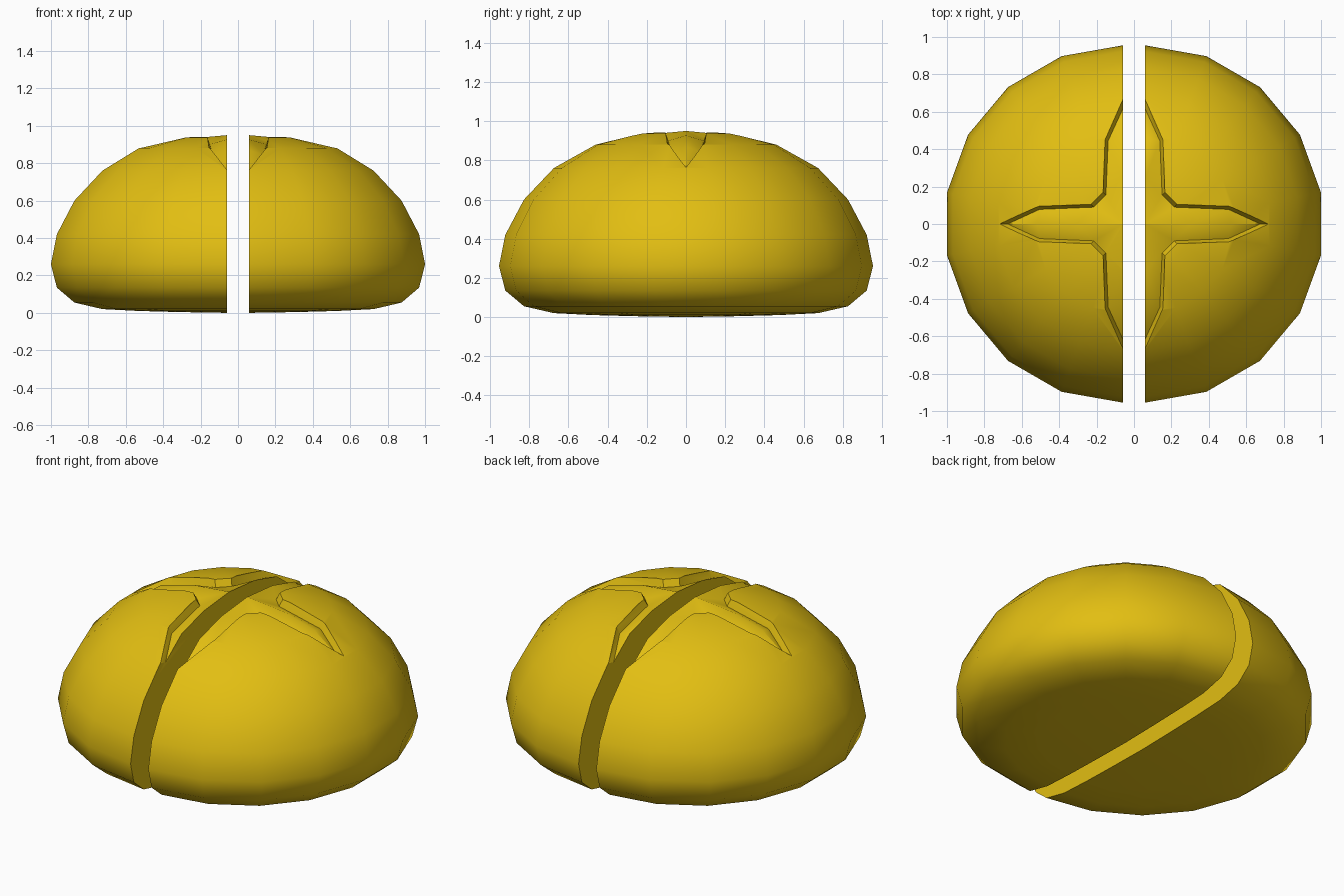
import bpy, bmesh, math
from mathutils import Vector, Matrix

cube = bpy.data.objects.get("Cube")
if cube:
    bpy.data.objects.remove(cube, do_unlink=True)

crust = bpy.data.materials.new("golden_crust")
crust.use_nodes = True
crust.diffuse_color = (0.76, 0.515, 0.006, 1)
crust.node_tree.nodes["Principled BSDF"].inputs["Base Color"].default_value = crust.diffuse_color

RADIUS = 0.955
GAP = 0.06
# Heights of the rings from crown to base, evenly spaced in angle
HEIGHTS = [0.958, 0.937, 0.88, 0.76, 0.6, 0.42, 0.26, 0.135, 0.055, 0.02, 0.01, 0.004, 0]
PROFILE = [(RADIUS * math.sin(math.pi * i / 12), z) for i, z in enumerate(HEIGHTS)]


def dome_z(x, y):
    """Height of the upper crust at a point."""
    r = math.hypot(x, y)
    for (r0, z0), (r1, z1) in zip(PROFILE, PROFILE[1:7]):
        if r <= r1:
            return z0 + (z1 - z0) * (r - r0) / (r1 - r0)
    return HEIGHTS[6]


def make_object(name, bm):
    bmesh.ops.remove_doubles(bm, verts=bm.verts[:], dist=1e-5)
    bmesh.ops.recalc_face_normals(bm, faces=bm.faces[:])
    mesh = bpy.data.meshes.new(name)
    bm.to_mesh(mesh)
    bm.free()
    obj = bpy.data.objects.new(name, mesh)
    bpy.context.collection.objects.link(obj)
    return obj


def half_bun(name, side):
    """Half of a lathed bun with a flat cut face."""
    bm = bmesh.new()
    verts = [bm.verts.new((0, -r, z)) for r, z in PROFILE]
    edges = [bm.edges.new(pair) for pair in zip(verts, verts[1:])]
    bmesh.ops.spin(bm, geom=verts + edges, cent=(0, 0, 0), axis=(0, 0, 1),
                   angle=math.pi * side, steps=9)
    bmesh.ops.remove_doubles(bm, verts=bm.verts[:], dist=1e-5)
    rim = [e for e in bm.edges if e.is_boundary]
    bmesh.ops.holes_fill(bm, edges=rim, sides=0)
    bmesh.ops.translate(bm, verts=bm.verts[:], vec=(side * GAP, 0, 0))
    obj = make_object(name, bm)
    obj.data.materials.append(crust)
    return obj


def score_cutter(name, offset):
    """Four-pointed star with sloping walls and a ridged floor."""
    bm = bmesh.new()

    def on_dome(x, y, drop):
        return Vector((x, y, dome_z(x, y) - drop))

    # One arm along +x: corner, middle, tip and their mirror images
    rim = [(0.17, -0.105), (0.45, -0.095), (0.665, 0), (0.45, 0.095), (0.17, 0.105)]
    floor = [(0.155, -0.09), (0.445, -0.078), (0.615, 0), (0.445, 0.078), (0.155, 0.09)]
    pole = on_dome(0, 0, 0.008)
    near, far = on_dome(0.247, 0, 0.01), on_dome(0.46, 0, 0.015)
    low = [on_dome(x, y, 0.042) for x, y in floor]
    mid = [on_dome(x, y, 0) for x, y in rim]
    high = [Vector((x, y, 1.2)) for x, y in rim]
    lid = Vector((0, 0, 1.2))

    for quarter in range(4):
        turn = Matrix.Rotation(quarter * math.pi / 2, 3, 'Z')
        back = Matrix.Rotation((quarter + 1) * math.pi / 2, 3, 'Z')

        def face(*points):
            bm.faces.new([bm.verts.new(p) for p in points])

        arm = [[turn @ p for p in row] + [back @ row[0]] for row in (low, mid, high)]
        a, b, c = arm
        n, f = turn @ near, turn @ far
        # Walls
        for lower, upper in ((a, b), (b, c)):
            for i in range(5):
                face(lower[i], lower[i + 1], upper[i + 1])
                face(lower[i], upper[i + 1], upper[i])
        # Lid and floor
        for i in range(5):
            face(lid, c[i], c[i + 1])
        for tri in ((pole, a[0], n), (n, a[0], a[1]), (n, a[1], f), (f, a[1], a[2]),
                    (f, a[2], a[3]), (n, f, a[3]), (n, a[3], a[4]), (pole, n, a[4]),
                    (pole, a[4], a[5])):
            face(*tri)
    bmesh.ops.translate(bm, verts=bm.verts[:], vec=(offset, 0, 0))
    return make_object(name, bm)


# Two halves, each scored with the same star
for name, side in (("left_bun_half", 1), ("right_bun_half", -1)):
    bun = half_bun(name, side)
    cutter = score_cutter("score_cutter", side * GAP)
    cutter.hide_render = True
    bpy.ops.object.select_all(action='DESELECT')
    bun.select_set(True)
    bpy.context.view_layer.objects.active = bun
    mod = bun.modifiers.new("score", 'BOOLEAN')
    mod.operation = 'DIFFERENCE'
    mod.solver = 'EXACT'
    mod.object = cutter
    bpy.ops.object.modifier_apply(modifier=mod.name)
    bpy.data.objects.remove(cutter, do_unlink=True)
    bpy.ops.object.shade_smooth_by_angle(angle=math.radians(40))
